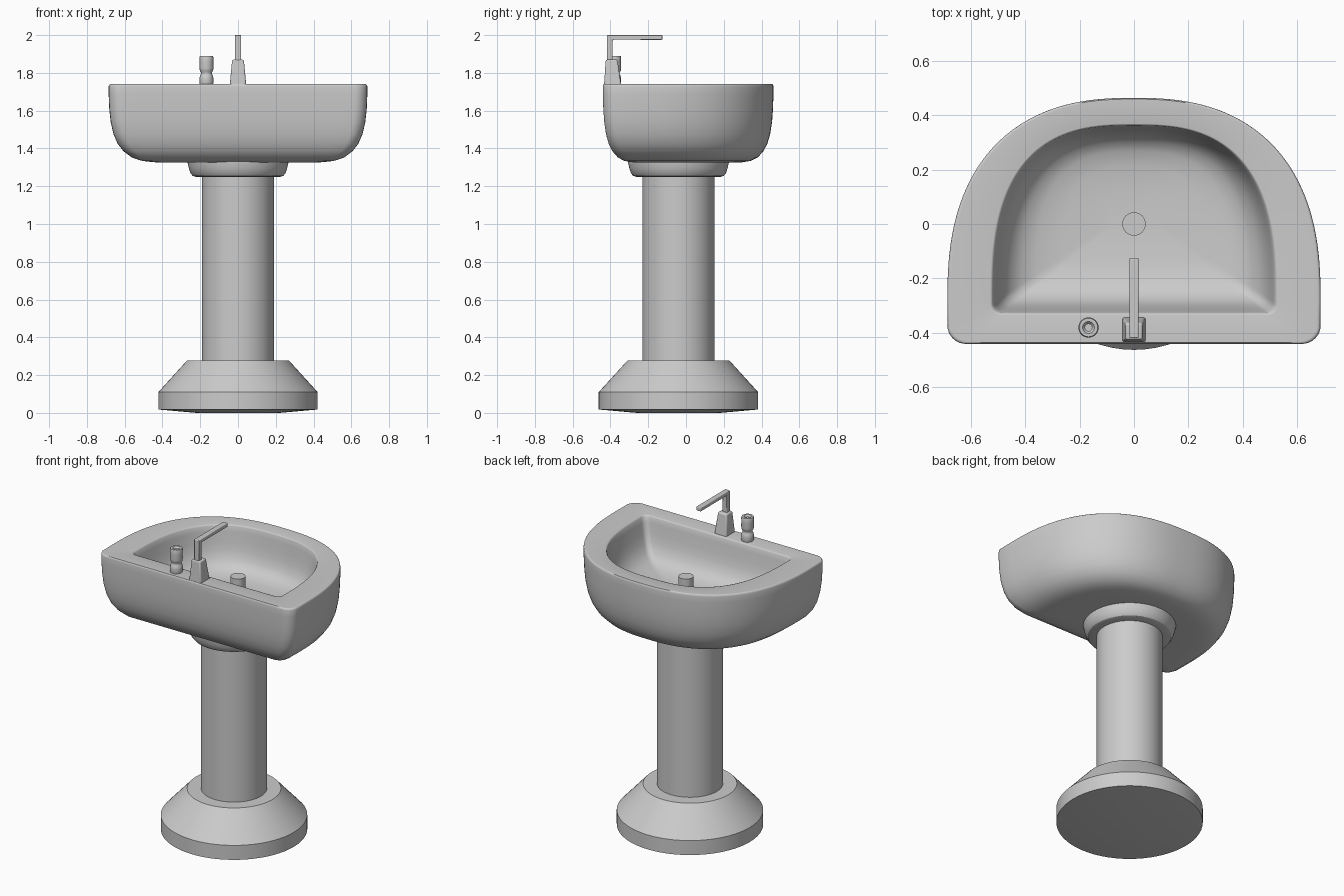
import bpy, bmesh
from math import sin, cos, pi

if "Cube" in bpy.data.objects:
    bpy.data.objects.remove(bpy.data.objects["Cube"])


def loft(name, rings, angle=35):
    """Bridge equal-length rings of points and cap both ends."""
    bm = bmesh.new()
    vs = [[bm.verts.new(p) for p in ring] for ring in rings]
    n = len(vs[0])
    for lo, hi in zip(vs, vs[1:]):
        for i in range(n):
            j = (i + 1) % n
            bm.faces.new((lo[i], lo[j], hi[j], hi[i]))
    bm.faces.new(vs[0][::-1])
    bm.faces.new(vs[-1])
    bmesh.ops.recalc_face_normals(bm, faces=bm.faces[:])
    me = bpy.data.meshes.new(name)
    bm.to_mesh(me)
    bm.free()
    ob = bpy.data.objects.new(name, me)
    bpy.context.collection.objects.link(ob)
    bpy.context.view_layer.objects.active = ob
    bpy.ops.object.select_all(action='DESELECT')
    ob.select_set(True)
    bpy.ops.object.shade_smooth_by_angle(angle=angle * pi / 180)
    return ob


def bevel(ob, width):
    mod = ob.modifiers.new("soft_edges", 'BEVEL')
    mod.width = width
    mod.segments = 3


def lathe(name, x, y, profile, sides=64, angle=30):
    return loft(name, [[(x + r * cos(2 * pi * i / sides),
                         y + r * sin(2 * pi * i / sides), z)
                        for i in range(sides)] for r, z in profile], angle)


def rect(x, y0, y1, z0, z1):
    """Rectangle of half width x; z0 at the y0 edge, z1 at the y1 edge."""
    return [(-x, y0, z0), (x, y0, z0), (x, y1, z1), (-x, y1, z1)]


def d_outline(a, b, yc, power, y_edge, rc):
    """D shape: superellipse arc closed by a straight edge with round corners."""
    pts = []
    for i in range(97):
        t = pi * i / 96
        c, s = cos(t), max(sin(t), 0)
        pts.append((a * abs(c) ** (2 / power) * (1 if c > 0 else -1),
                    yc + b * s ** (2 / power)))
    corner = [(a - rc + rc * cos(t), y_edge + rc + rc * sin(t))
              for t in [-pi / 2 + pi / 2 * k / 8 for k in range(8)]]
    pts += [(-x, y) for x, y in reversed(corner)]
    w = a - rc
    pts += [(-w + 2 * w * k / 16, y_edge) for k in range(1, 16)]
    return pts + corner


def ring(outline, s, z, py=0.0):
    return [(x * s, py + (y - py) * s, z) for x, y in outline]


# basin: outer shell, flat rim and hollow bowl in one loft
outer = d_outline(0.685, 0.743, -0.28, 2.47, -0.44, 0.068)
inner = d_outline(0.523, 0.655, -0.29, 2.75, -0.33, 0.035)
shell = [(0.2, 1.325), (0.5, 1.325), (0.65, 1.327), (0.74, 1.334), (0.82, 1.352),
         (0.885, 1.385), (0.93, 1.425), (0.962, 1.475), (0.984, 1.54),
         (0.995, 1.61), (1.0, 1.69), (1.0, 1.728), (0.997, 1.736),
         (0.99, 1.74), (0.982, 1.74)]
bowl = [(1.01, 1.74), (1.0, 1.739), (0.99, 1.732), (0.975, 1.70), (0.95, 1.64),
        (0.92, 1.59), (0.87, 1.54), (0.79, 1.505), (0.68, 1.485), (0.5, 1.473),
        (0.2, 1.465)]
loft("basin", [ring(outer, *p) for p in shell]
     + [ring(inner, *p, 0.06) for p in bowl], 50)

# drain plug standing in the bowl
lathe("drain_plug", 0, 0, [(0.043, 1.41), (0.043, 1.61)], 32)

# pedestal
CY = -0.04
lathe("pedestal_collar", 0, CY, [(0.18, 1.25), (0.225, 1.25), (0.24, 1.255),
      (0.252, 1.27), (0.26, 1.295), (0.268, 1.33), (0.268, 1.345)])
lathe("pedestal_column", 0, CY, [(0.19, 0.25), (0.19, 1.3)])
lathe("pedestal_base", 0, CY, [(0.22, 0.0), (0.422, 0.018), (0.422, 0.11),
      (0.27, 0.277), (0.18, 0.277)])

# faucet: square tapered body, then mitred upright and spout
bevel(loft("faucet_body", [rect(0.044, -0.434, -0.342, 1.73, 1.73),
                           rect(0.031, -0.425, -0.363, 1.87, 1.87)]), 0.008)
bevel(loft("faucet_spout", [rect(0.017, -0.419, -0.388, 1.86, 1.86),
                            rect(0.017, -0.419, -0.388, 2.0, 1.976),
                            [(-0.017, -0.125, 2.0), (0.017, -0.125, 2.0),
                             (0.017, -0.125, 1.975), (-0.017, -0.125, 1.975)]]), 0.005)

# tap knob with dimpled top
lathe("tap_knob", -0.167, -0.38, [(0.034, 1.735), (0.037, 1.75), (0.037, 1.77),
      (0.034, 1.785), (0.029, 1.793), (0.029, 1.803), (0.035, 1.811), (0.037, 1.825),
      (0.036, 1.86), (0.037, 1.882), (0.034, 1.89), (0.022, 1.89), (0.014, 1.88)], 32, 50)
